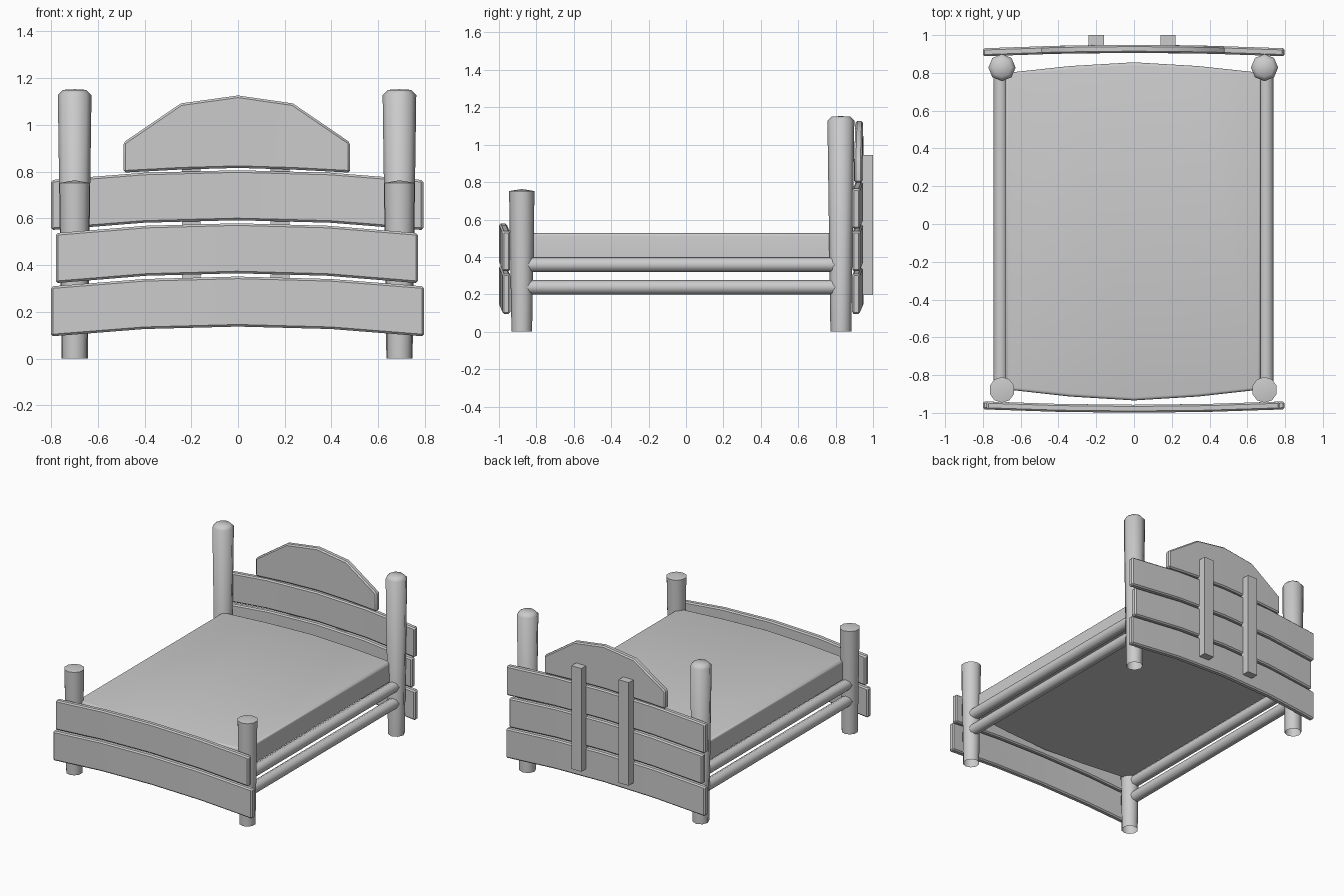
import bpy, bmesh, math
from mathutils import Matrix, Vector

if "Cube" in bpy.data.objects:
    bpy.data.objects.remove(bpy.data.objects["Cube"], do_unlink=True)

GREY = (0.6, 0.6, 0.6, 1.0)
mat = bpy.data.materials.new("plain grey")
mat.use_nodes = True
mat.diffuse_color = GREY
mat.node_tree.nodes["Principled BSDF"].inputs["Base Color"].default_value = GREY


def finish(name, bm, smooth=30):
    """Turn a bmesh into a named object with smooth shading by angle."""
    bmesh.ops.recalc_face_normals(bm, faces=bm.faces)
    mesh = bpy.data.meshes.new(name)
    bm.to_mesh(mesh)
    bm.free()
    mesh.materials.append(mat)
    mesh.shade_smooth()
    mesh.set_sharp_from_angle(angle=math.radians(smooth))
    obj = bpy.data.objects.new(name, mesh)
    bpy.context.scene.collection.objects.link(obj)


def lathe(name, profile, sides, matrix):
    """Round part, open at its foot, from (radius, height) rings; radius 0 is a tip."""
    bm = bmesh.new()
    rings = []
    for r, h in profile:
        if r == 0:
            rings.append([bm.verts.new((0, 0, h))] * sides)
            continue
        turn = [2 * math.pi * i / sides + math.pi / 2 for i in range(sides)]
        rings.append([bm.verts.new((r * math.cos(a), r * math.sin(a), h)) for a in turn])
    for low, high in zip(rings, rings[1:]):
        for i in range(sides):
            j = (i + 1) % sides
            corners = dict.fromkeys((low[i], low[j], high[j], high[i]))
            bm.faces.new(list(corners))
    bm.transform(matrix)
    finish(name, bm, smooth=60)


def board(name, columns, y_end, direction, thick=0.042):
    """Bowed board from (x, bottom, top) columns; bulges along direction."""
    bm = bmesh.new()
    sections = []
    for x, low, high in columns:
        inner = y_end + direction * 0.018 * (1 - (x / 0.8) ** 2)
        outer = inner + direction * thick
        sections.append([bm.verts.new((x, y, z)) for y, z in
                         ((inner, low), (outer, low), (outer, high), (inner, high))])
    for a, b in zip(sections, sections[1:]):
        for i in range(4):
            j = (i + 1) % 4
            bm.faces.new((a[i], a[j], b[j], b[i]))
    bm.faces.new(sections[0])
    bm.faces.new(sections[-1])
    bmesh.ops.recalc_face_normals(bm, faces=bm.faces)
    corners = [e for e in bm.edges if e.calc_face_angle() > math.radians(50)]
    bmesh.ops.bevel(bm, geom=corners, offset=0.009, segments=1, affect="EDGES")
    finish(name, bm)


def plank(name, x0, x1, z, y_end, direction):
    """Arched plank whose ends start at height z."""
    columns = []
    for i in range(5):
        t = i / 4
        low = z + 0.042 * (1 - (2 * t - 1) ** 2)
        columns.append((x0 + (x1 - x0) * t, low, low + 0.214))
    board(name, columns, y_end, direction)


# Posts and side rails
for side, s in (("left", 1), ("right", -1)):
    x = s * 0.695 - 0.004
    lathe("front_post_" + side,
          [(0.055, 0), (0.068, 0.752), (0, 0.763)], 10,
          Matrix.Translation((x, -0.878, 0)))
    lathe("rear_post_" + side,
          [(0.056, 0), (0.072, 1.128), (0.05, 1.15), (0, 1.153)], 8,
          Matrix.Translation((x, 0.828, 0)))
    for level, z in (("lower", 0.238), ("upper", 0.358)):
        lathe(level + "_rail_" + side, [(0.039, -0.85), (0.039, 0.81)], 8,
              Matrix.Translation((s * 0.703 - 0.003, 0, z))
              @ Matrix.Rotation(-math.pi / 2, 4, "X"))

# Planks of the footboard and headboard
FOOT, HEAD = (-0.939, -1), (0.888, 1)
for end, place in (("footboard", FOOT), ("headboard", HEAD)):
    plank(end + "_lower_plank", -0.8, 0.797, 0.095, *place)
    plank(end + "_middle_plank", -0.78, 0.77, 0.323, *place)
plank("headboard_upper_plank", -0.8, 0.793, 0.55, *HEAD)

# Arched top board
board("headboard_arch",
      [(-0.49, 0.796, 0.925), (-0.245, 0.809, 1.092), (0, 0.816, 1.126),
       (0.235, 0.809, 1.092), (0.48, 0.796, 0.925)], *HEAD)

# Upright battens behind the headboard
for side, x in (("right", -0.2), ("left", 0.18)):
    bm = bmesh.new()
    bmesh.ops.create_cube(bm, size=1)
    bmesh.ops.scale(bm, vec=(0.08, 0.07, 0.748), verts=bm.verts)
    bmesh.ops.translate(bm, vec=(x, 0.965, 0.571), verts=bm.verts)
    finish("rear_batten_" + side, bm)

# Thin mattress with bowed ends and a softened top edge
bm = bmesh.new()
xs = [-0.68, -0.34, 0, 0.34, 0.672]
rear = [(x, 0.856 - 0.056 * (abs(x) / 0.675) ** 1.5) for x in xs]
front = [(x, -0.934 + 0.058 * (abs(x) / 0.675) ** 1.5) for x in reversed(xs)]
base = bm.faces.new([bm.verts.new((x, y, 0.388)) for x, y in rear + front])
raised = bmesh.ops.extrude_face_region(bm, geom=[base], use_keep_orig=True)
top = [v for v in raised["geom"] if isinstance(v, bmesh.types.BMVert)]
bmesh.ops.translate(bm, vec=Vector((0, 0, 0.139)), verts=top)
rim = [e for e in bm.edges if all(v in top for v in e.verts)]
bmesh.ops.bevel(bm, geom=rim, offset=0.016, segments=3, profile=0.5, affect="EDGES")
finish("mattress", bm, smooth=45)
